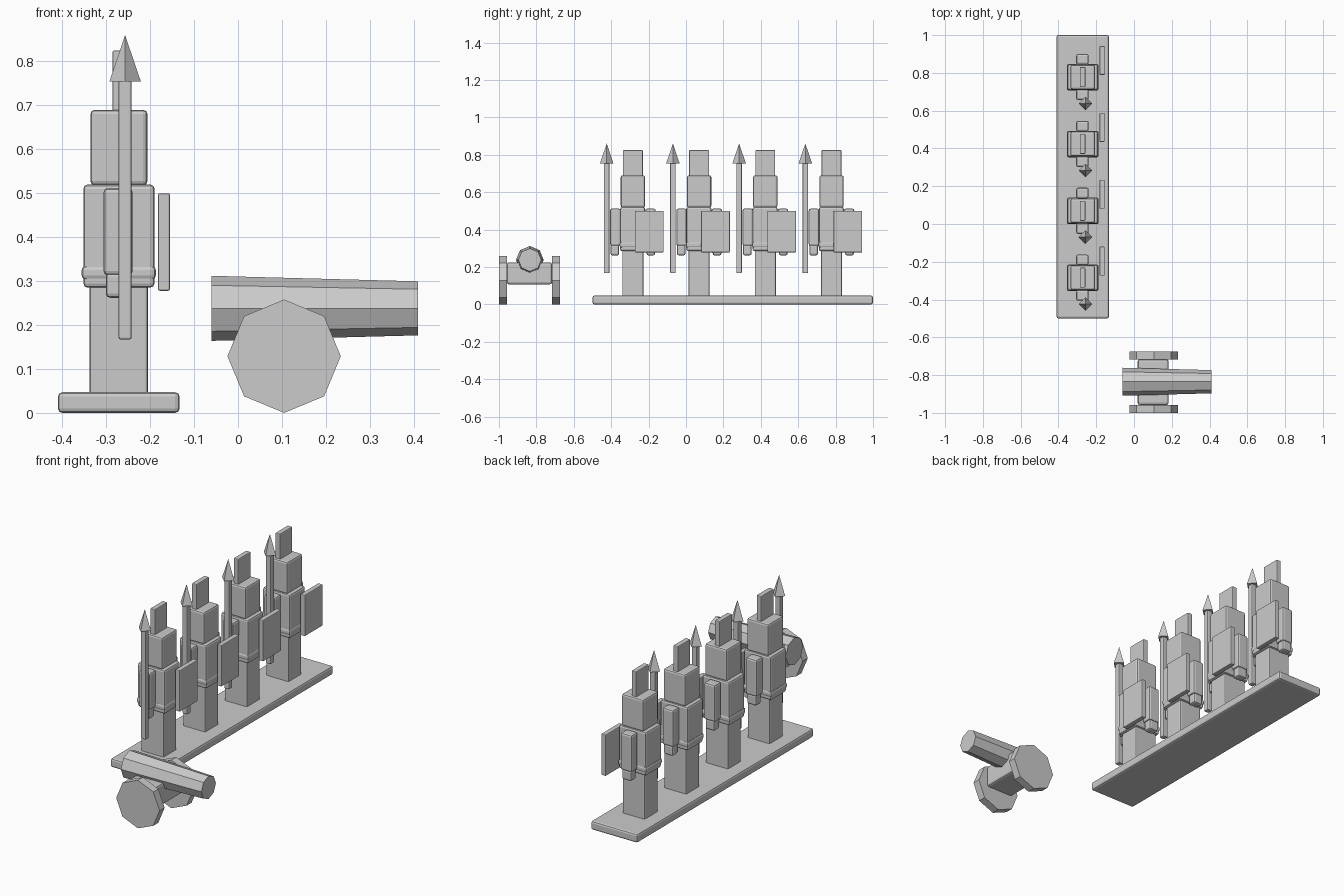
import bpy, bmesh, math
from mathutils import Matrix

if "Cube" in bpy.data.objects:
    bpy.data.objects.remove(bpy.data.objects["Cube"])

grey = bpy.data.materials.new("plain_grey")
grey.diffuse_color = (0.6, 0.6, 0.6, 1)
grey.use_nodes = True
grey.node_tree.nodes["Principled BSDF"].inputs["Base Color"].default_value = grey.diffuse_color


def finish(name, bm):
    mesh = bpy.data.meshes.new(name)
    bm.to_mesh(mesh)
    bm.free()
    mesh.materials.append(grey)
    ob = bpy.data.objects.new(name, mesh)
    bpy.context.collection.objects.link(ob)
    return ob


def box(name, x, y, z, bevel=0.01):
    """Box from (min, max) ranges, with softened edges."""
    bm = bmesh.new()
    bmesh.ops.create_cube(bm, size=1)
    for v in bm.verts:
        for i, (lo, hi) in enumerate((x, y, z)):
            v.co[i] = (lo + hi) / 2 + v.co[i] * (hi - lo)
    ob = finish(name, bm)
    if bevel:
        mod = ob.modifiers.new("soft_edges", 'BEVEL')
        mod.width = bevel
        mod.segments = 2
    return ob


def prism(name, sides, r1, r2, depth, centre, rot=Matrix()):
    """Flat-sided cylinder or cone, turned by rot and moved to centre."""
    bm = bmesh.new()
    bmesh.ops.create_cone(bm, cap_ends=True, segments=sides, radius1=r1, radius2=r2,
                          depth=depth, matrix=Matrix.Translation(centre) @ rot)
    return finish(name, bm)


# Base plate
box("base_plate", (-0.41, -0.133), (-0.5, 1.0), (0, 0.047))

# Row of four soldiers
for i in range(4):
    c = -0.284 + 0.354 * i
    n = f"_{i + 1}"

    def part(name, x, y, z, bevel=0.01):
        box(name + n, x, (c + y[0], c + y[1]), z, bevel)

    part("legs", (-0.338, -0.205), (-0.056, 0.056), (0.04, 0.29), 0.006)
    part("torso", (-0.352, -0.19), (-0.068, 0.066), (0.285, 0.52))
    part("belt", (-0.356, -0.187), (-0.071, 0.069), (0.303, 0.335))
    part("head", (-0.336, -0.206), (-0.065, 0.065), (0.518, 0.69))
    part("helmet_crest", (-0.286, -0.258), (-0.053, 0.053), (0.685, 0.825), 0.004)
    for side, s in (("front", -1), ("back", 1)):
        part(side + "_arm", (-0.306, -0.24), sorted((s * 0.066, s * 0.122)), (0.313, 0.512))
        part(side + "_hand", (-0.301, -0.245), sorted((s * 0.073, s * 0.119)), (0.262, 0.32))
    part("shield", (-0.182, -0.155), (0.011, 0.164), (0.278, 0.5), 0.004)
    part("spear_shaft", (-0.272, -0.242), (-0.155, -0.125), (0.167, 0.758), 0.005)
    prism("spear_tip" + n, 4, 0.036, 0, 0.106, (-0.257, c - 0.14, 0.807))

# Cannon: tapered barrel, carriage block, two wheels
prism("cannon_barrel", 8, 0.074, 0.0615, 0.47, (0.175, -0.835, 0.238),
      Matrix.Rotation(math.pi / 2, 4, 'Y'))
box("carriage", (0.019, 0.183), (-0.958, -0.716), (0.107, 0.225), 0.012)
for name, y in (("front_wheel", -0.9785), ("back_wheel", -0.6955)):
    prism(name, 8, 0.129, 0.129, 0.043, (0.105, y, 0.129),
          Matrix.Rotation(math.pi / 2, 4, 'X'))
